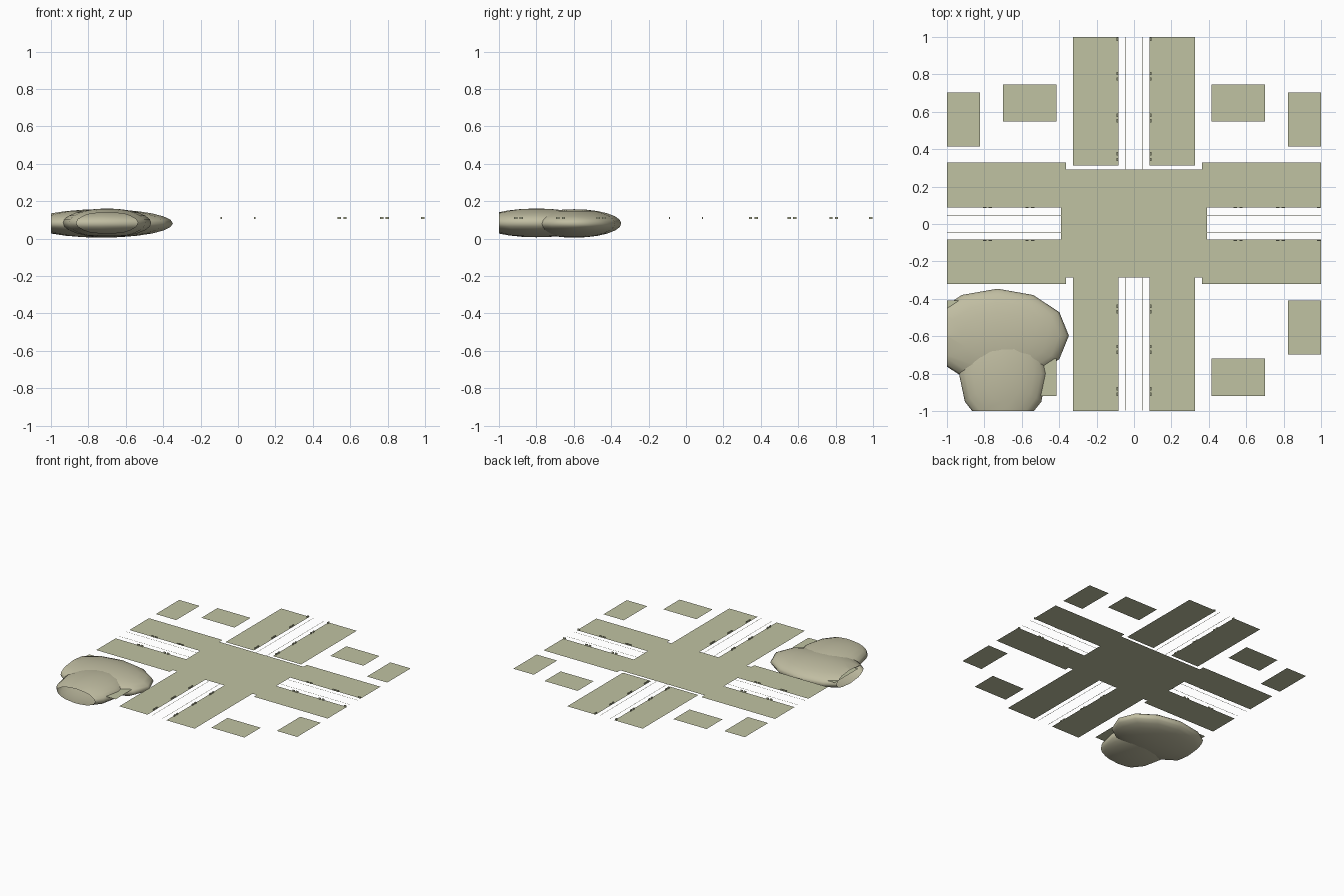
import bpy, bmesh, math
from mathutils import Vector

if "Cube" in bpy.data.objects:
    bpy.data.objects.remove(bpy.data.objects["Cube"])

GROUND = 0.105


def material(name, rgb):
    mat = bpy.data.materials.new(name)
    mat.diffuse_color = (*rgb, 1)
    mat.use_nodes = True
    mat.node_tree.nodes["Principled BSDF"].inputs["Base Color"].default_value = mat.diffuse_color
    return mat


OLIVE = material("olive", (0.53, 0.545, 0.36))
EARTH = material("earth", (0.53, 0.51, 0.36))


def make(name, bm, mat=OLIVE, smooth=False):
    mesh = bpy.data.meshes.new(name)
    bm.to_mesh(mesh)
    bm.free()
    mesh.materials.append(mat)
    ob = bpy.data.objects.new(name, mesh)
    bpy.context.collection.objects.link(ob)
    if smooth:
        mesh.shade_smooth()
    return ob


def slab(name, x0, x1, y0, y1, z=GROUND):
    bm = bmesh.new()
    bm.faces.new([bm.verts.new((x, y, z)) for x, y in
                  ((x0, y0), (x1, y0), (x1, y1), (x0, y1))])
    return make(name, bm)


# Central crossing and the pavements along the four roads
slab("crossing", -0.39, 0.39, -0.286, 0.291)
for s in (-1, 1):
    xa, xb = sorted((s * 0.082, s * 0.326))
    slab("pavement_north", xa, xb, 0.313, 1)
    slab("pavement_south", xa, xb, -1, -0.286)
    xa, xb = sorted((s * 0.364, s * 1.0))
    slab("pavement_side_upper", xa, xb, 0.088, 0.329)
    slab("pavement_side_lower", xa, xb, -0.322, -0.083)

    # Building plots at the corners
    xa, xb = sorted((s * 0.824, s * 1.0))
    slab("plot_outer_north", xa, xb, 0.414, 0.703)
    slab("plot_outer_south", xa, xb, -0.698, -0.409)
    xa, xb = sorted((s * 0.414, s * 0.70))
    slab("plot_inner_north", xa, xb, 0.548, 0.746)
    slab("plot_inner_south", xa, xb, -0.92, -0.72)


# Thin kerb lines turning the corner with a small fillet
def kerb_line(sx, sy, a=0.045, r=0.025, w=0.0015):
    path = [(1.0, a, 0, 1)]
    for i in range(7):
        t = math.radians(90 * i / 6)
        nx, ny = math.sin(t), math.cos(t)
        path.append((a + r - r * nx, a + r - r * ny, nx, ny))
    path.append((a, 1.0, 1, 0))
    bm = bmesh.new()
    rows = [[bm.verts.new((sx * (x + k * w * nx), min(1, sy * (y + k * w * ny) + 0.002),
                           GROUND + 0.002)) for k in (-1, 1)]
            for x, y, nx, ny in path]
    for p, q in zip(rows, rows[1:]):
        f = bm.faces.new((p[0], p[1], q[1], q[0]))
        f.normal_update()
        if f.normal.z < 0:
            f.normal_flip()
    make("kerb_line", bm)


for sx in (-1, 1):
    for sy in (-1, 1):
        kerb_line(sx, sy)


# Small blocks in pairs along the kerbs
def kerb_block(x, y, along_x):
    bm = bmesh.new()
    bmesh.ops.create_cube(bm, size=1)
    size = Vector((0.018, 0.007, 0.011) if along_x else (0.007, 0.018, 0.011))
    for v in bm.verts:
        v.co = Vector((v.co.x * size.x + x, v.co.y * size.y + y,
                       v.co.z * size.z + GROUND + 0.0055))
    make("kerb_block", bm)


for s in (-1, 1):
    for c in (-0.783, -0.557, 0.557, 0.783):
        for d in (-0.015, 0.015):
            kerb_block(c + d, s * 0.088, True)
    for c in (-0.895, -0.67, -0.455, 0.36, 0.567, 0.79):
        for d in (-0.015, 0.015):
            kerb_block(s * 0.089, c + d, False)
    kerb_block(0.988, s * 0.088, True)
    kerb_block(s * 0.089, 0.988, False)


# Rounded mound of two lobes, trimmed open at the edge of the site
def lobe(name, centre, radii):
    bm = bmesh.new()
    bmesh.ops.create_uvsphere(bm, u_segments=12, v_segments=12, radius=1)
    for v in bm.verts:
        v.co = Vector([c + r * k for c, r, k in zip(centre, radii, v.co)])
    for co in ((-1, 0, 0), (0, -1, 0)):
        bmesh.ops.bisect_plane(bm, geom=bm.verts[:] + bm.edges[:] + bm.faces[:],
                               dist=1e-5, plane_co=co, plane_no=co, clear_outer=True)
    make(name, bm, EARTH, smooth=True)


lobe("mound_wide_lobe", (-0.73, -0.597, 0.081), (0.382, 0.251, 0.076))
lobe("mound_front_lobe", (-0.70, -0.80, 0.084), (0.236, 0.30, 0.077))
